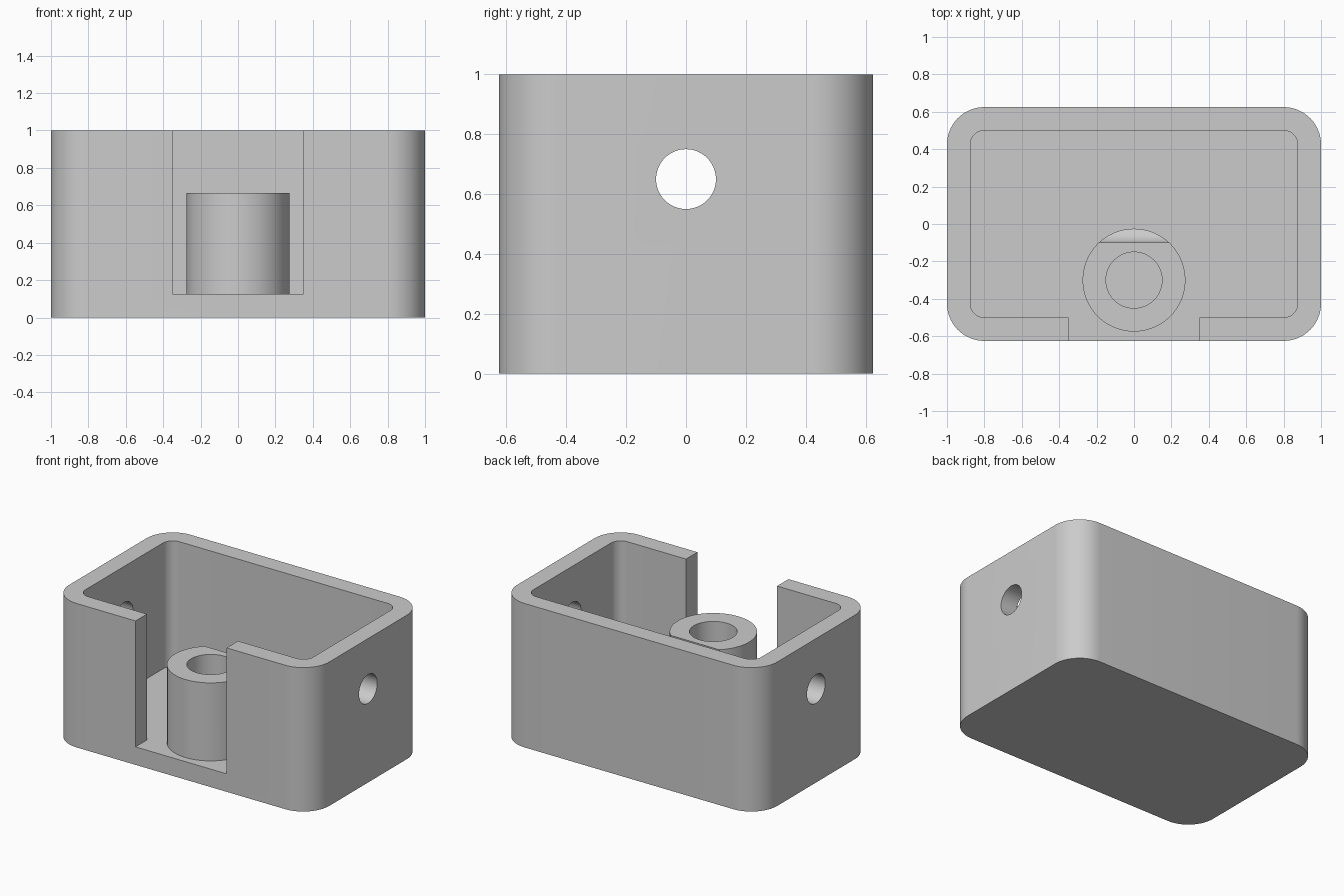
import bpy, bmesh, math
from mathutils import Matrix

if "Cube" in bpy.data.objects:
    bpy.data.objects.remove(bpy.data.objects["Cube"])

grey = bpy.data.materials.new("plain grey")
grey.use_nodes = True
GREY = (0.6, 0.6, 0.6, 1)
grey.diffuse_color = GREY
grey.node_tree.nodes["Principled BSDF"].inputs["Base Color"].default_value = GREY

FLOOR = 0.125


def finish(name, bm):
    mesh = bpy.data.meshes.new(name)
    bmesh.ops.recalc_face_normals(bm, faces=bm.faces)
    bm.to_mesh(mesh)
    bm.free()
    mesh.materials.append(grey)
    obj = bpy.data.objects.new(name, mesh)
    bpy.context.collection.objects.link(obj)
    return obj


def rounded_block(name, hx, hy, z0, z1, radius=0, steps=16):
    """Upright block with half sizes hx, hy and rounded vertical edges."""
    bm = bmesh.new()
    ring = []
    for i, (sx, sy) in enumerate([(1, 1), (-1, 1), (-1, -1), (1, -1)]):
        for k in range(steps + 1 if radius else 1):
            a = (i + k / steps) * math.pi / 2
            ring.append(bm.verts.new((sx * (hx - radius) + radius * math.cos(a),
                                      sy * (hy - radius) + radius * math.sin(a), z0)))
    base = bm.faces.new(ring)
    top = bmesh.ops.extrude_face_region(bm, geom=[base], use_keep_orig=True)["geom"]
    bmesh.ops.translate(bm, vec=(0, 0, z1 - z0),
                        verts=[v for v in top if isinstance(v, bmesh.types.BMVert)])
    return finish(name, bm)


def cylinder(name, radius, length, centre, along_x=False):
    bm = bmesh.new()
    turn = Matrix.Rotation(math.pi / 2 if along_x else 0, 4, "Y")
    bmesh.ops.create_cone(bm, cap_ends=True, segments=64, radius1=radius,
                          radius2=radius, depth=length,
                          matrix=Matrix.Translation(centre) @ turn)
    return finish(name, bm)


def combine(target, tool, operation):
    mod = target.modifiers.new(operation.lower(), "BOOLEAN")
    mod.operation, mod.solver, mod.object = operation, "EXACT", tool
    bpy.context.view_layer.objects.active = target
    bpy.ops.object.modifier_apply(modifier=mod.name)
    bpy.data.objects.remove(tool)


# Open tray with rounded corners
case = rounded_block("case", 1, 0.625, 0, 1, 0.2)
combine(case, rounded_block("cavity", 0.875, 0.5, FLOOR, 1.2, 0.075), "DIFFERENCE")

# Slot through the front wall
slot = rounded_block("slot", 0.35, 0.15, FLOOR, 1.2)
slot.data.transform(Matrix.Translation((0, -0.55, 0)))
combine(case, slot, "DIFFERENCE")

# Round boss standing on the floor
top = 0.667
combine(case, cylinder("boss", 0.275, top - 0.06, (0, -0.3, (top + 0.06) / 2)), "UNION")
combine(case, cylinder("bore", 0.15, 0.8, (0, -0.3, FLOOR + 0.4)), "DIFFERENCE")

# Side drilling, which also clips the back of the boss
combine(case, cylinder("drill", 0.1, 2.4, (0, 0, 0.65), True), "DIFFERENCE")

# Smooth rounds, sharp edges
bpy.ops.object.select_all(action="DESELECT")
case.select_set(True)
bpy.context.view_layer.objects.active = case
bpy.ops.object.shade_smooth_by_angle(angle=math.radians(30))
